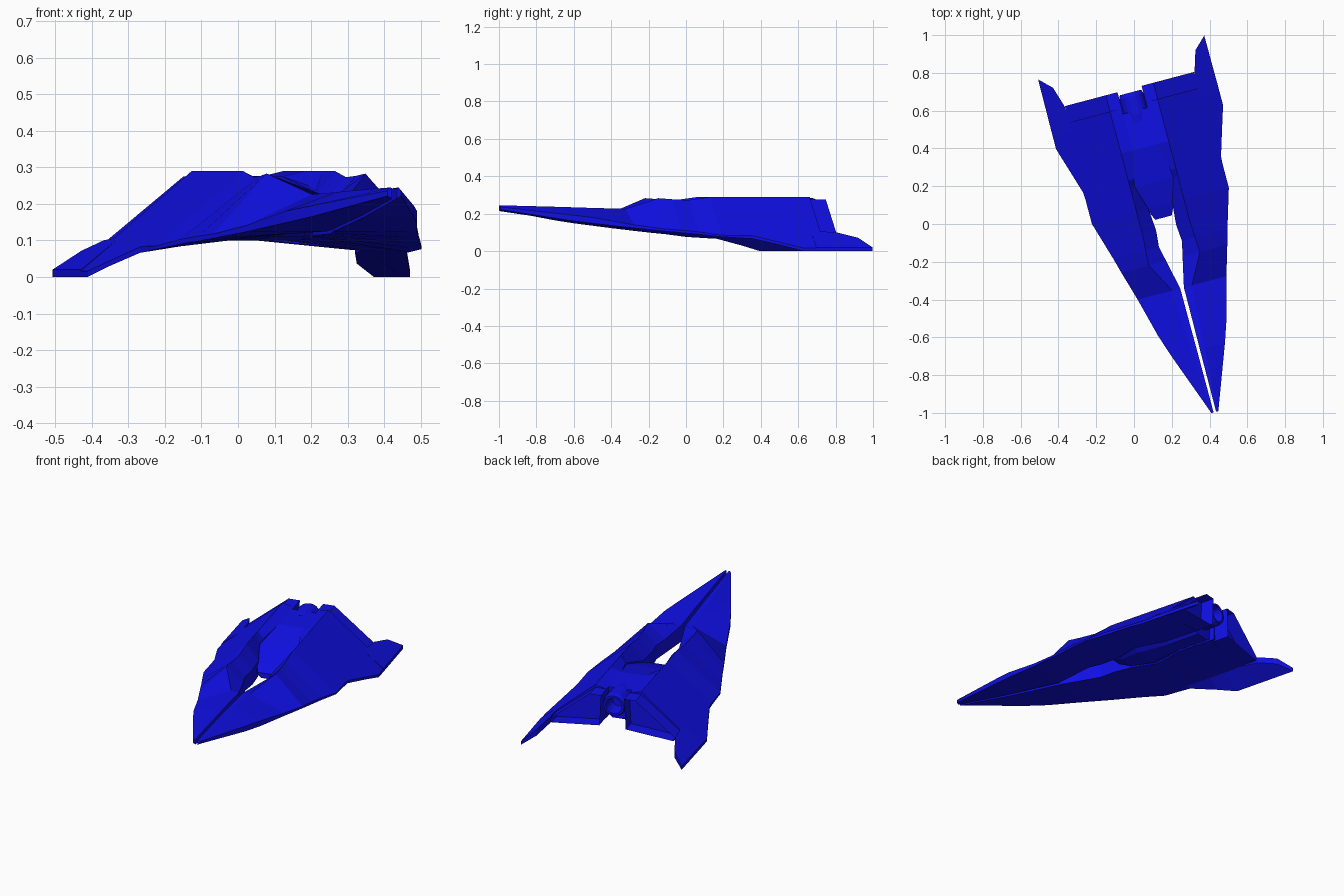
import bpy, bmesh, math

if "Cube" in bpy.data.objects:
    bpy.data.objects.remove(bpy.data.objects["Cube"])

YAW = math.radians(14.8)      # the craft stands turned about z
blue = bpy.data.materials.new("blue_hull")
blue.diffuse_color = (0.005, 0.005, 0.8, 1)
blue.use_nodes = True
blue.node_tree.nodes["Principled BSDF"].inputs["Base Color"].default_value = blue.diffuse_color


def finish(name, bm, mirror=True):
    """Turn a bmesh in craft space (x right, y aft) into a placed part."""
    bmesh.ops.recalc_face_normals(bm, faces=bm.faces)
    me = bpy.data.meshes.new(name)
    bm.to_mesh(me)
    bm.free()
    me.materials.append(blue)
    ob = bpy.data.objects.new(name, me)
    bpy.context.collection.objects.link(ob)
    ob.location = (0.165, 0, 0)
    ob.rotation_euler = (0, 0, YAW)
    if mirror:
        ob.modifiers.new("mirror", 'MIRROR').use_axis = (True, False, False)
    return ob


def loft(sections):
    """Skin closed rings of points, capped at both ends."""
    bm = bmesh.new()
    rings = [[bm.verts.new(p) for p in s] for s in sections]
    n = len(rings[0])
    for a, b in zip(rings, rings[1:]):
        for i in range(n):
            j = (i + 1) % n
            bm.faces.new((a[i], a[j], b[j], b[i]))
    bm.faces.new(rings[0])
    end = bm.faces.new(rings[-1])
    return bm, end


def plane_z(u):
    """Height of the sloping wing surface."""
    return max(0.02, 0.29 - 0.84 * (u - 0.13))


# Hull half: y, inner edge (x, z), ridge (x, z), outer edge (x, z top, z low), inner underside z
stations = [
    (-1.03, .007, .243, .012, .245, .019, .236, .222, .214),
    (-.69, .008, .234, .035, .236, .145, .195, .165, .165),
    (-.565, .009, .230, .042, .232, .187, .180, .148, .150),
    (-.35, .010, .220, .054, .226, .243, .140, .123, .125),
    (-.19, .045, .200, .140, .283, .290, .118, .106, .120),
    (-.11, .063, .200, .135, .277, .312, .112, .098, .118),
    (-.02, .055, .200, .130, .273, .339, .103, .090, .115),
    (.10, .065, .200, .130, .290, .375, .085, .076, .112),
    (.23, .105, .240, .130, .290, .375, .084, .068, .110),
    (.27, .100, .250, .130, .290, .377, .082, .066, .110),
    (.42, .066, .275, .130, .290, .423, .044, .030, .110),
    (.53, .066, .275, .130, .290, .457, .016, .000, .110),
    (.65, .066, .275, .130, .290, .457, .016, .000, .108),
]
rings = []
for y, xi, zi, xr, zr, xo, zo, zl, ze in stations:
    kink = (.352, y, .072) if y > .25 else (xi + .9 * (xo - xi), y, zl + .1 * (ze - zl))
    rings.append([(xi, y, zi), (xr, y, zr), (xo, y, zo), (xo, y, zl), kink, (xi, y, ze)])
bm, _ = loft(rings)
finish("hull_wing", bm)

# Swept wing tips reaching aft
outline = [(.345, .60), (.356, .739), (.39, .849), (.455, .912), (.457, .60)]
top = [(x, y, plane_z(x)) for x, y in outline]
low = [(x, y, max(0, plane_z(x) - .035)) for x, y in outline]
bm, _ = loft([low, top])
finish("wing_tip", bm)

# Triangular rear exhaust boxes with recessed mouths
profile = [(.066, .275), (.13, .275), (.354, .094), (.345, .074), (.075, .10)]
bm, end = loft([[(x, y, z) for x, z in profile] for y in (.63, .739)])
bmesh.ops.inset_region(bm, faces=[end], thickness=.014, use_even_offset=True)
bmesh.ops.translate(bm, verts=end.verts, vec=(0, -.08, 0))
finish("rear_exhaust", bm)

# Cockpit pod with sloping windshield, running into the rear deck
pod = [(.035, .045, .165, .135), (.10, .075, .19, .11), (.23, .112, .232, .10),
       (.42, .070, .275, .10), (.62, .070, .276, .10)]
bm, _ = loft([[(-w, y, zt), (w, y, zt), (w, y, zb + .02), (w * .6, y, zb),
               (-w * .6, y, zb), (-w, y, zb + .02)] for y, w, zt, zb in pod])
finish("cockpit_deck", bm, mirror=False)


# Round engine with a hollow nozzle
def circle(y, r, n=20):
    return [(r * math.cos(2 * math.pi * i / n), y,
             .218 + r * math.sin(2 * math.pi * i / n)) for i in range(n)]


bm, _ = loft([circle(.56, .06), circle(.60, .066), circle(.70, .066), circle(.72, .058),
              circle(.72, .046), circle(.64, .036)])
finish("engine", bm, mirror=False)
